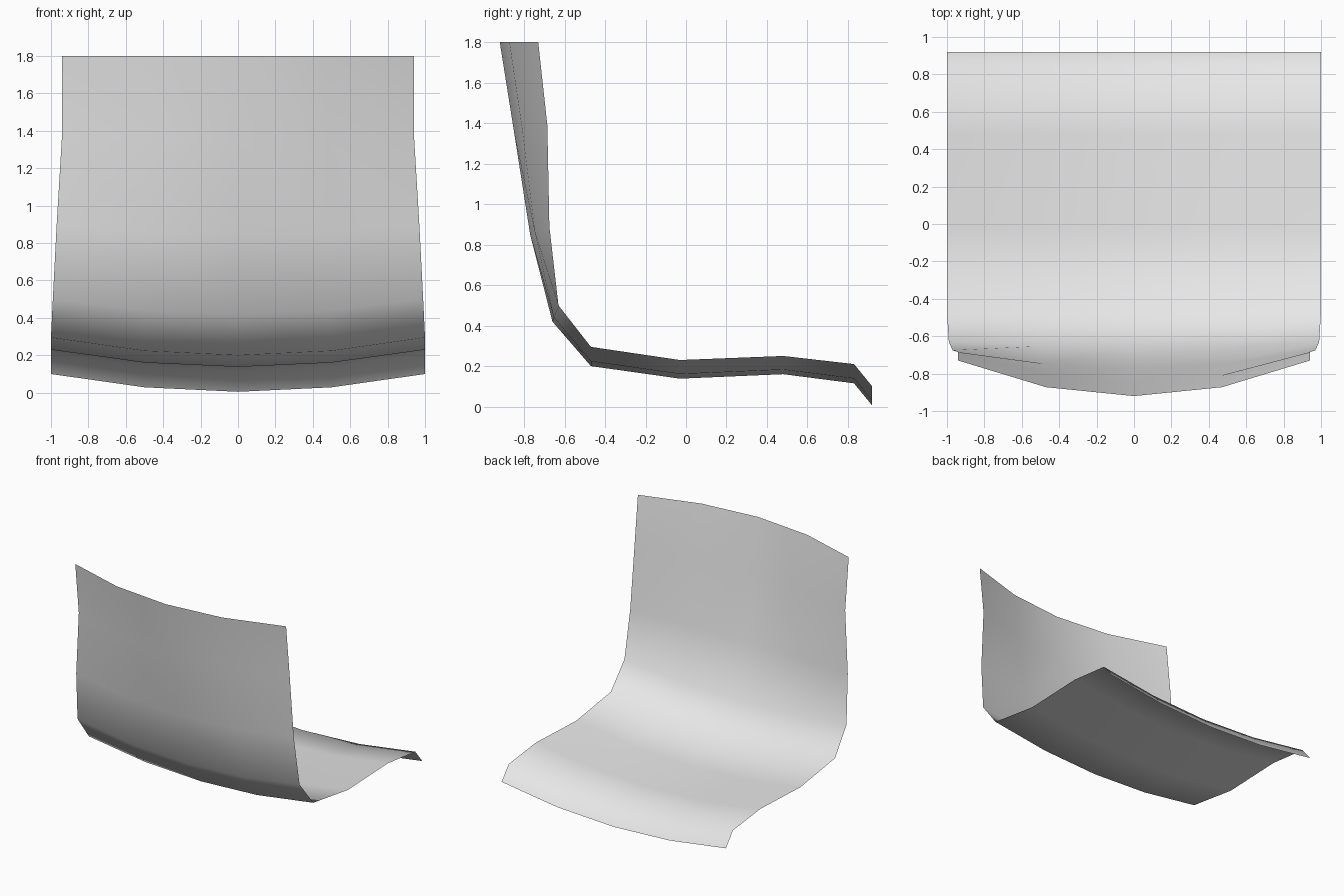
import bpy
import bmesh

cube = bpy.data.objects.get("Cube")
if cube:
    bpy.data.objects.remove(cube, do_unlink=True)

# Plain grey shell colour
grey = bpy.data.materials.new("light_grey")
grey.use_nodes = True
colour = (0.8, 0.8, 0.8, 1.0)
grey.diffuse_color = colour
grey.node_tree.nodes["Principled BSDF"].inputs["Base Color"].default_value = colour

# Seat profile from backrest top to front lip:
# centre (y, z), side edge (y, z), half width
profile = [
    ((-0.92, 1.80), (-0.73, 1.80), 0.94),
    ((-0.85, 1.36), (-0.685, 1.39), 0.94),
    ((-0.77, 0.85), (-0.675, 0.89), 0.97),
    ((-0.66, 0.42), (-0.63, 0.50), 0.99),
    ((-0.47, 0.20), (-0.47, 0.295), 1.0),
    ((-0.03, 0.138), (-0.03, 0.23), 1.0),
    ((0.48, 0.16), (0.48, 0.25), 1.0),
    ((0.83, 0.115), (0.83, 0.21), 1.0),
    ((0.92, 0.005), (0.92, 0.10), 1.0),
]
across = [-1, -0.5, 0, 0.5, 1]

# Curved seat sheet, dished quadratically across its width
bm = bmesh.new()
rows = []
for (cy, cz), (ey, ez), half in profile:
    rows.append([bm.verts.new((half * t, cy + (ey - cy) * t * t, cz + (ez - cz) * t * t))
                 for t in across])
for a, b in zip(rows, rows[1:]):
    for i in range(len(across) - 1):
        face = bm.faces.new((a[i], a[i + 1], b[i + 1], b[i]))
        face.smooth = True
bm.normal_update()
if sum(f.normal.z for f in bm.faces) < 0:
    bmesh.ops.reverse_faces(bm, faces=bm.faces[:])

mesh = bpy.data.meshes.new("seat_shell")
bm.to_mesh(mesh)
bm.free()
mesh.materials.append(grey)
seat = bpy.data.objects.new("seat_shell", mesh)
bpy.context.collection.objects.link(seat)
